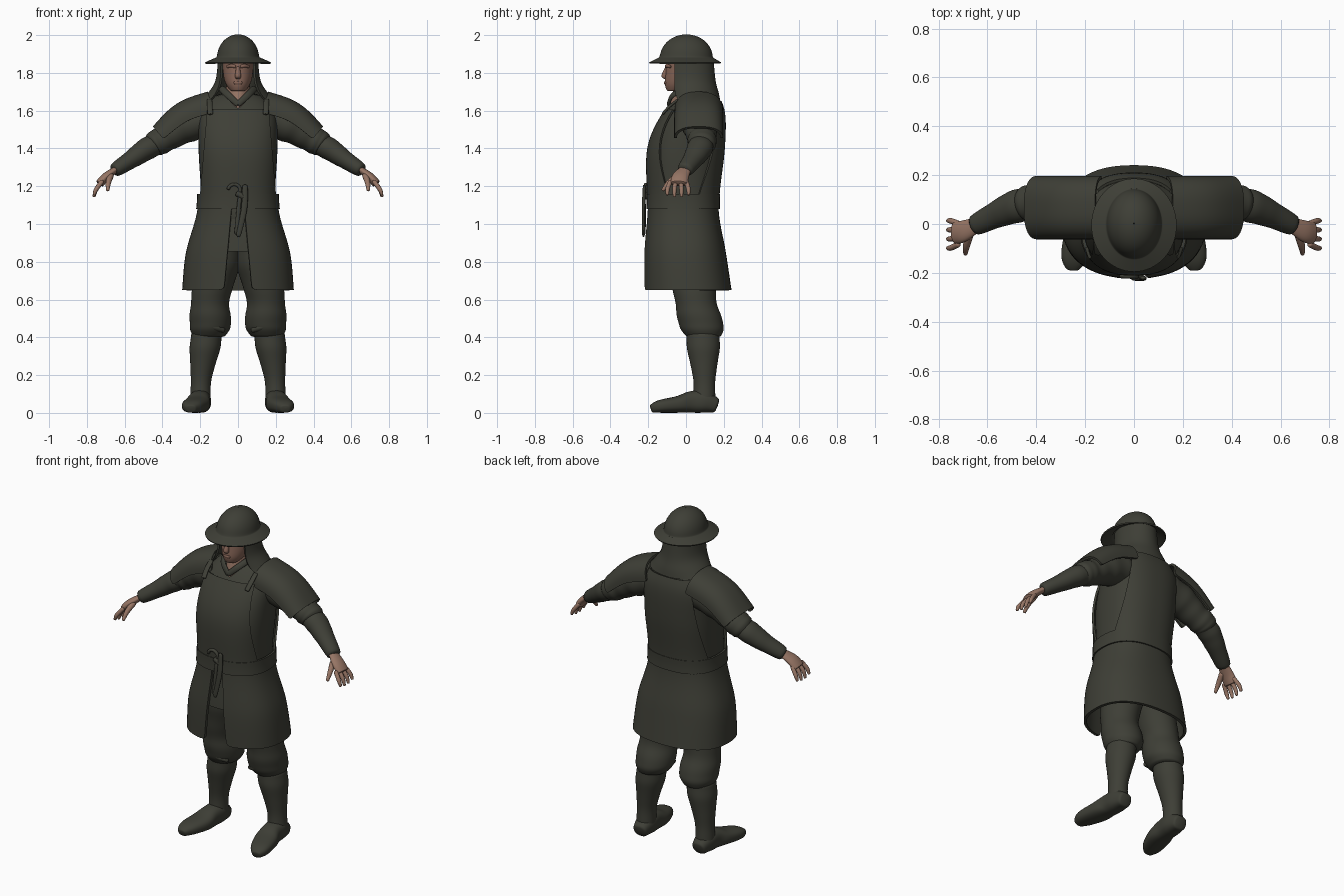
import bpy, bmesh, math
from mathutils import Vector

cube = bpy.data.objects.get("Cube")
if cube:
    bpy.data.objects.remove(cube, do_unlink=True)

X, Y, Z = Vector((1, 0, 0)), Vector((0, 1, 0)), Vector((0, 0, 1))
parts = []


def material(name, rgb):
    mat = bpy.data.materials.new(name)
    mat.use_nodes = True
    mat.diffuse_color = (*rgb, 1)
    shader = mat.node_tree.nodes["Principled BSDF"]
    shader.inputs["Base Color"].default_value = (*rgb, 1)
    shader.inputs["Roughness"].default_value = 0.8
    return mat


CLOTH = material("dark olive cloth", (.048, .049, .037))
SKIN = material("skin", (.31, .18, .13))
FACE = material("weathered face skin", (.24, .13, .095))


def spline(points, steps=4):
    """Smooth curve through tuples of any length."""
    result = []
    last = len(points) - 1
    for i in range(last):
        before, start = points[max(i - 1, 0)], points[i]
        end, after = points[i + 1], points[min(i + 2, last)]
        for step in range(steps):
            t = step / steps
            result.append(tuple(
                b + t / 2 * (c - a + t * (2 * a - 5 * b + 4 * c - d + t * (3 * (b - c) + d - a)))
                for a, b, c, d in zip(before, start, end, after)))
    return result + [tuple(points[last])]


def power(value, n):
    return math.copysign(abs(value) ** (2 / n), value)


def sweep(name, path, mat=CLOTH, ref=X, axis=None, mode="full", n=2,
          seg=24, mirror=False, thick=0):
    """Skin rings (x, y, z, half_a, half_b, edge) along a path; partial modes make open shells."""
    bm = bmesh.new()
    centres = [Vector(ring[:3]) for ring in path]
    last = len(path) - 1
    rows = []
    for i, ring in enumerate(path):
        along = axis or (centres[min(i + 1, last)] - centres[max(i - 1, 0)]).normalized()
        side = (ref - along * ref.dot(along)).normalized()
        depth = along.cross(side)
        half_a, half_b = ring[3], ring[4]
        cut = 0 if mode == "full" else math.asin(min(1, ring[5] / half_a) ** (n / 2))
        low, high = {"full": (0, math.tau), "front": (-cut, cut), "gap": (cut, math.tau - cut),
                     "back": (math.pi - cut, math.pi + cut)}[mode]
        row = []
        for k in range(seg if mode == "full" else seg + 1):
            angle = low + (high - low) * k / seg
            row.append(bm.verts.new(centres[i] + side * half_a * power(math.sin(angle), n)
                                    - depth * half_b * power(math.cos(angle), n)))
        rows.append(row)
    for row, following in zip(rows, rows[1:]):
        for k in range(seg):
            j = (k + 1) % len(row)
            bm.faces.new((row[k], row[j], following[j], following[k]))
    if mode == "full" and not thick:
        bm.faces.new(rows[0])
        bm.faces.new(rows[-1])
    bmesh.ops.recalc_face_normals(bm, faces=bm.faces)
    mesh = bpy.data.meshes.new(name)
    bm.to_mesh(mesh)
    bm.free()
    mesh.materials.append(mat)
    part = bpy.data.objects.new(name, mesh)
    bpy.context.collection.objects.link(part)
    part.modifiers.new("smooth", "SUBSURF").levels = 1
    if thick:
        shell = part.modifiers.new("thickness", "SOLIDIFY")
        shell.thickness, shell.offset = thick, 0
    if mirror:
        part.modifiers.new("mirror", "MIRROR")
    parts.append(part)


def limb(name, points, ratio=1, fold=0, mirror=True, **options):
    """Tapered tube through (x, y, z, radius), optionally rumpled."""
    rings = []
    for i, (x, y, z, radius) in enumerate(spline(points)):
        radius *= 1 + fold * math.sin(2 * i)
        rings.append((x, y, z, radius, radius * ratio))
    sweep(name, rings, mirror=mirror, **options)


def stack(name, rows, **options):
    """Horizontal rings given as (z, half_x, half_y, centre_y, edge)."""
    rings = [(0, row[3], row[0], row[1], row[2], *row[4:]) for row in rows]
    sweep(name, rings, axis=Z, **options)


# One coat outline (z, half_x, half_y, centre_y) shared by all the coat layers
OUTLINE = spline([(.65, .285, .22, .01), (.85, .265, .205, -.005), (1.1, .2, .175, -.015),
                  (1.4, .21, .19, 0), (1.6, .2, .145, .045), (1.7, .1, .07, .07)], 8)


def coat_layer(name, low, high, grow=0, edges=(0, 0), count=14, **options):
    rows = []
    for i in range(count + 1):
        t = i / count
        z = low + (high - low) * t
        _, half_x, half_y, centre = min(OUTLINE, key=lambda ring: abs(ring[0] - z))
        for a, b in zip(OUTLINE, OUTLINE[1:]):
            if a[0] <= z <= b[0]:
                f = (z - a[0]) / (b[0] - a[0])
                half_x, half_y, centre = (p + f * (q - p) for p, q in zip(a[1:], b[1:]))
        rows.append((z, half_x + grow, half_y + grow, centre, edges[0] + (edges[1] - edges[0]) * t))
    stack(name, rows, n=2.4, seg=32, **options)


coat_layer("coat_body", 1, 1.7)
coat_layer("chest_panel", 1.1, 1.605, .01, (.2, .16), mode="front", thick=.012)
coat_layer("back_panel", 1.1, 1.65, .01, (.2, .15), mode="back", thick=.012)
coat_layer("skirt", .65, 1.12, .004, (.073, .03), mode="gap", thick=.016)
coat_layer("apron", .855, 1.1, -.015, (.1, .1), mode="front", thick=.012)
coat_layer("sash", 1.08, 1.16, .014, count=3, thick=.012)

# Sash knot: an open loop, a lump and two hanging ends
arc = [math.pi - .3 * i for i in range(14)]
sweep("sash_loop", [(.032 * math.cos(a) - .02, -.213, 1.18 + .03 * math.sin(a), .011, .01) for a in arc],
      ref=Y, seg=8)
limb("sash_knot", [(-.01, -.215, 1.165, .016), (.035, -.215, 1.14, .016)], ref=Y, mirror=False)
limb("sash_end_long", [(.037, -.22, 1.21, .008), (.033, -.225, 1.08, .009), (0, -.225, .93, .007)],
     ratio=1.8, ref=Y, mirror=False)
limb("sash_end_short", [(.01, -.22, 1.15, .007), (-.01, -.22, .94, .007)], ratio=1.6, ref=Y, mirror=False)

# Shoulder plates arching over the arms, with chest straps
plate = spline([(.13, 1.59, .108), (.27, 1.545, .102), (.395, 1.45, .08)])
sweep("shoulder_plates", [(x, .067, z, .123, height, .123) for x, z, height in plate],
      ref=Y, mode="back", n=2.5, thick=.014, mirror=True)
limb("chest_straps", [(.145, -.125, 1.58, .015), (.15, -.09, 1.62, .015), (.15, -.04, 1.66, .014)],
     ratio=.5)

# Sleeves: loose upper part with folds, fitted forearm
limb("upper_sleeves", [(.14, .07, 1.56, .1), (.27, .075, 1.52, .096), (.37, .083, 1.46, .077),
                       (.43, .085, 1.43, .077), (.46, .08, 1.41, .06)], ratio=.93, fold=.04, ref=Y)
limb("forearm_wraps", [(.41, .085, 1.43, .062), (.48, .073, 1.4, .069), (.56, .04, 1.345, .056),
                       (.66, -.01, 1.28, .042)], ratio=.88, fold=.02, ref=Y)

# Hands
limb("palms", [(.64, 0, 1.294, .03), (.7, -.03, 1.25, .045), (.735, -.037, 1.21, .046)],
     ratio=.5, mat=SKIN, ref=Y)
for i, finger in enumerate(("little", "ring", "middle", "index")):
    y = -.027 * i
    tip = y + .013 - .01 * i
    end = 1.142 if finger in ("ring", "middle") else 1.152
    limb(finger + "_fingers", [(.715, y, 1.23, .013), (.75, tip, 1.185, .013), (.763, tip, end, .008)],
         mat=SKIN, ref=Y, seg=8)
limb("thumbs", [(.672, -.04, 1.262, .019), (.686, -.09, 1.22, .016), (.69, -.125, 1.175, .009)],
     mat=SKIN, seg=8)

# Trousers gathered below the knee
limb("trousers", [(.1, .03, .95, .13), (.11, .035, .78, .122), (.147, .05, .6, .102),
                  (.146, .08, .47, .112), (.155, .094, .4, .085)], ratio=1.08, fold=.025, axis=Z)
for z, tilt in ((.46, .025), (.52, -.03)):
    limb("knee_folds", [(.07, .01, z - tilt, .013), (.14, -.015, z, .02), (.22, .02, z + tilt, .013)],
         ref=Z, seg=10)

# Boots; the feet rest on the ground, so each ring is as high as its half height
limb("boot_shafts", [(.165, .09, .43, .08), (.175, .092, .34, .082), (.195, .097, .18, .055),
                     (.2, .097, .05, .056)], ratio=1.07, fold=.015, axis=Z)
foot = spline([(.198, .168, .04, .036), (.2, .1, .058, .058), (.205, .03, .058, .058),
               (.217, -.04, .068, .045), (.245, -.14, .055, .034), (.25, -.187, .024, .02)])
sweep("boot_feet", [(x, y, high, wide, high) for x, y, wide, high in foot], n=2.5, mirror=True)

# Head, neck and facial features
stack("head", spline([(1.703, .035, .035, -.065), (1.74, .065, .088, -.025),
                      (1.8, .08, .105, -.004), (1.89, .078, .1, 0)]), mat=FACE)
limb("nose", [(0, -.1, 1.835, .009), (0, -.115, 1.785, .017), (0, -.106, 1.768, .011)],
     axis=Z, mat=FACE, seg=10, mirror=False)
limb("lips", [(0, -.107, 1.756, .019), (0, -.108, 1.748, .025), (0, -.107, 1.738, .018)],
     ratio=.4, axis=Z, mat=FACE, seg=10, mirror=False)
limb("brows", [(.012, -.107, 1.832, .009), (.035, -.101, 1.838, .01), (.06, -.08, 1.832, .008)],
     ratio=.7, ref=Z, mat=FACE, seg=8)
stack("neck", spline([(1.6, .03, .075, -.015), (1.68, .062, .082, .008), (1.78, .06, .065, .015)]),
      mat=SKIN)
limb("collar_edges", [(-.004, -.095, 1.63, .009), (.055, -.068, 1.685, .01), (.09, .02, 1.72, .01)],
     ratio=1.9, ref=Y, seg=10)

# Neck guard hanging from the helmet
stack("neck_guard", spline([(1.88, .1, .13, .01, .085), (1.76, .113, .131, .02, .09),
                            (1.69, .155, .133, .036, .115), (1.65, .187, .133, .043, .15)]),
      mode="gap", thick=.012)

# Helmet: drooping brim and rounded dome
brim = spline([(1.852, .174, .19, -.005), (1.865, .145, .166, -.003), (1.88, .11, .139, 0)])
dome = [(1.88 + .12 * math.sin(a), .108 * math.cos(a), .137 * math.cos(a), .002)
        for a in (math.pi / 2 * i / 10.1 for i in range(1, 11))]
stack("helmet", brim + dome, seg=32, thick=.008)

# Bake modifiers and shade
bpy.ops.object.select_all(action="DESELECT")
for part in parts:
    part.select_set(True)
bpy.context.view_layer.objects.active = parts[0]
bpy.ops.object.convert(target="MESH")
bpy.ops.object.shade_smooth_by_angle(angle=math.radians(45))
